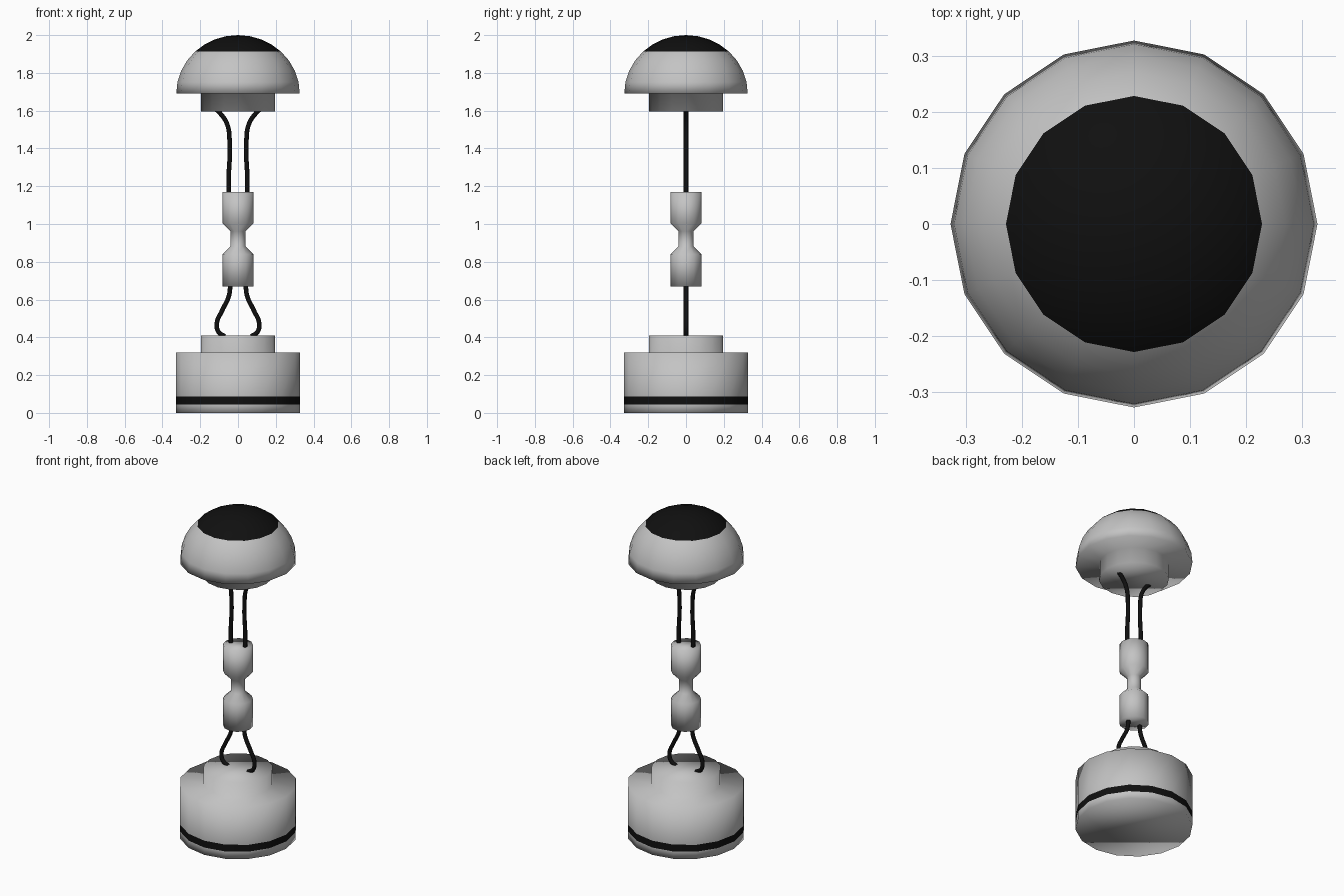
import bpy, bmesh, math

if "Cube" in bpy.data.objects:
    bpy.data.objects.remove(bpy.data.objects["Cube"])


def material(name, rgb):
    m = bpy.data.materials.new(name)
    m.diffuse_color = (*rgb, 1.0)
    m.use_nodes = True
    m.node_tree.nodes["Principled BSDF"].inputs["Base Color"].default_value = m.diffuse_color
    return m


GREY = material("light_grey", (0.55, 0.55, 0.55))
BLACK = material("black", (0.005, 0.005, 0.005))


def lathe(name, profile, sides, is_black=lambda z: False):
    """Revolve (radius, z) points about z; radius 0 makes a pole."""
    bm = bmesh.new()
    rings = []
    for r, z in profile:
        if r == 0:
            rings.append([bm.verts.new((0, 0, z))])
        else:
            rings.append([bm.verts.new((r * math.cos(2 * math.pi * i / sides),
                                        r * math.sin(2 * math.pi * i / sides), z))
                          for i in range(sides)])
    for a, b in zip(rings, rings[1:]):
        for i in range(sides):
            j = (i + 1) % sides
            if len(a) == 1:
                bm.faces.new((a[0], b[j], b[i]))
            elif len(b) == 1:
                bm.faces.new((a[i], a[j], b[0]))
            else:
                bm.faces.new((a[i], a[j], b[j], b[i]))
    # flat end caps where the profile does not close on the axis
    for ring in (rings[0], rings[-1]):
        if len(ring) > 1:
            bm.faces.new(ring)
    bmesh.ops.recalc_face_normals(bm, faces=bm.faces)
    for f in bm.faces:
        f.smooth = True
        f.material_index = int(is_black(f.calc_center_bounds().z))
    mesh = bpy.data.meshes.new(name)
    bm.to_mesh(mesh)
    bm.free()
    mesh.materials.append(GREY)
    mesh.materials.append(BLACK)
    ob = bpy.data.objects.new(name, mesh)
    bpy.context.collection.objects.link(ob)
    return ob


def wire(name, points, side):
    """Thin round cable through (x, z) points, mirrored by side."""
    cu = bpy.data.curves.new(name, 'CURVE')
    cu.dimensions = '3D'
    cu.bevel_depth = 0.012
    cu.bevel_resolution = 2
    cu.resolution_u = 6
    cu.use_fill_caps = True
    sp = cu.splines.new('BEZIER')
    sp.bezier_points.add(len(points) - 1)
    for bp, (x, z) in zip(sp.bezier_points, points):
        bp.co = (side * x, 0, z)
        bp.handle_left_type = bp.handle_right_type = 'AUTO'
    cu.materials.append(BLACK)
    ob = bpy.data.objects.new(name, cu)
    bpy.context.collection.objects.link(ob)


# Base drum with a raised neck and a black stripe
lathe("base", [(0.327, 0), (0.327, 0.045), (0.327, 0.087), (0.327, 0.32),
               (0.195, 0.32), (0.195, 0.41)], 16,
      lambda z: 0.045 < z < 0.087)

# Domed top with a collar below and a black cap
RIM_Z, DOME_H, R = 1.69, 0.31, 0.327
cap_angle = math.asin((1.912 - RIM_Z) / DOME_H)
angles = [cap_angle * i / 4 for i in range(5)]
angles += [cap_angle + (math.pi / 2 - cap_angle) * i / 4 for i in range(1, 4)]
dome = [(R * math.cos(a), RIM_Z + DOME_H * math.sin(a)) for a in angles]
lathe("domed_top", [(0.195, 1.595), (0.195, RIM_Z)] + dome + [(0, 2.0)], 16,
      lambda z: z > 1.912)

# Waisted connector in the middle
lathe("connector", [(0.083, 0.67), (0.083, 0.84), (0.04, 0.882), (0.04, 0.962),
                    (0.083, 1.005), (0.083, 1.17)], 12)

# Paired cables above and below the connector
for label, s in (("left", -1), ("right", 1)):
    wire("upper_cable_" + label, [(0.048, 1.15), (0.05, 1.22), (0.044, 1.42),
                                  (0.058, 1.53), (0.10, 1.592), (0.115, 1.605)], s)
    wire("lower_cable_" + label, [(0.04, 0.69), (0.048, 0.62), (0.085, 0.54),
                                  (0.112, 0.475), (0.104, 0.43), (0.07, 0.405)], s)
